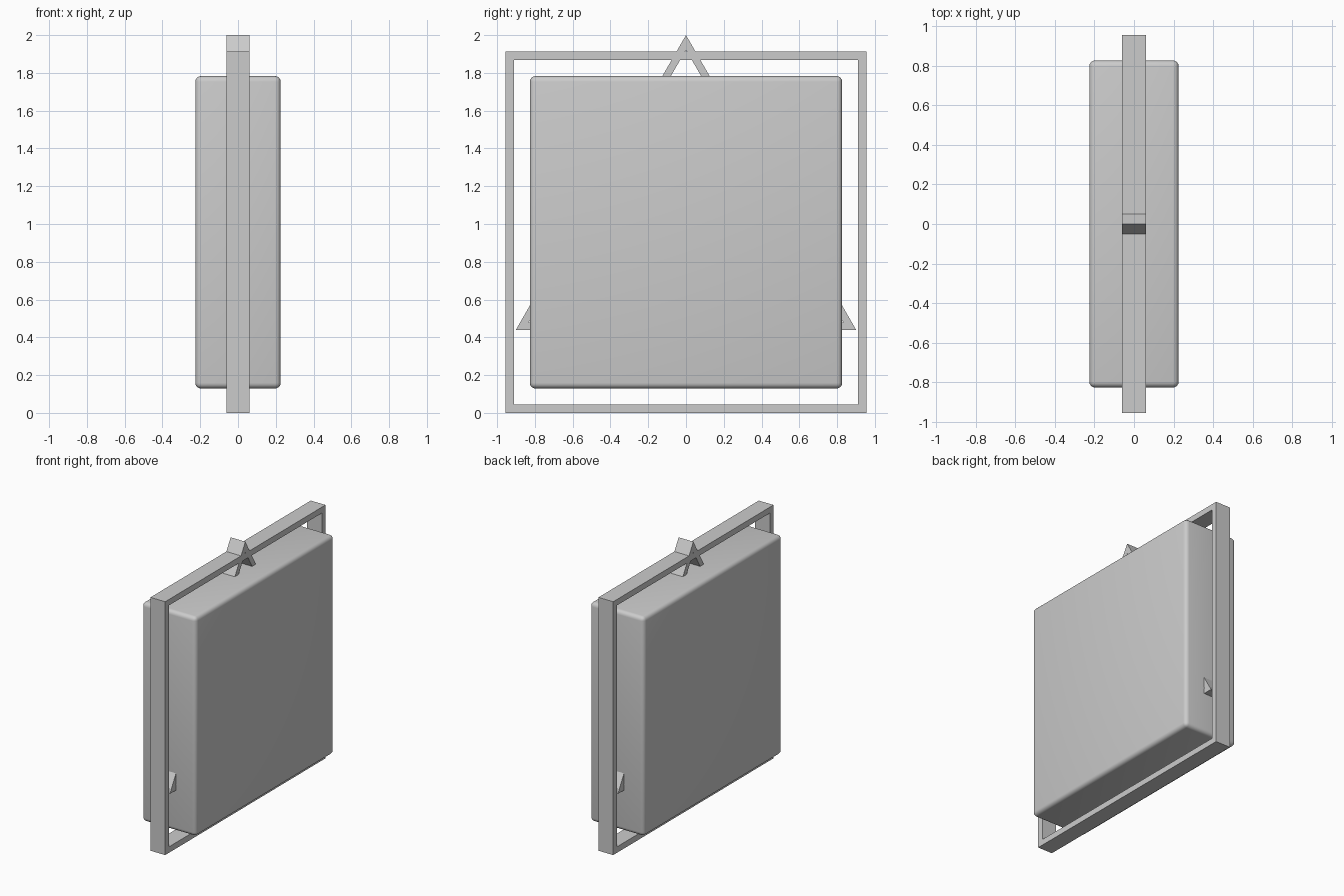
import bpy, bmesh
from math import sin, cos, pi

if "Cube" in bpy.data.objects:
    bpy.data.objects.remove(bpy.data.objects["Cube"])

DEPTH = 0.0615     # half thickness of both frames
MID_Z = 0.956      # centre height of square frame and block


def ring_frame(name, sides, outer, inner, start, centre_z):
    """Hollow regular-polygon frame in the YZ plane, extruded along X."""
    bm = bmesh.new()
    loops = []
    for r, x in ((outer, DEPTH), (inner, DEPTH), (inner, -DEPTH), (outer, -DEPTH)):
        angles = [start + 2 * pi * i / sides for i in range(sides)]
        loops.append([bm.verts.new((x, r * cos(a), centre_z + r * sin(a))) for a in angles])
    for k in range(4):
        a, b = loops[k], loops[(k + 1) % 4]
        for i in range(sides):
            j = (i + 1) % sides
            bm.faces.new((a[i], a[j], b[j], b[i]))
    bmesh.ops.recalc_face_normals(bm, faces=bm.faces)
    mesh = bpy.data.meshes.new(name)
    bm.to_mesh(mesh)
    bm.free()
    obj = bpy.data.objects.new(name, mesh)
    bpy.context.collection.objects.link(obj)
    return obj


# Square outer frame
root2 = 2 ** 0.5
ring_frame("square_frame", 4, 0.956 * root2, 0.911 * root2, pi / 4, MID_Z)

# Equilateral triangle frame, apex at z = 2
radius = 1.04
ring_frame("triangle_frame", 3, radius, radius - 2 * 0.039, pi / 2, 2 - radius)

# Central block with rounded edges
bpy.ops.mesh.primitive_cube_add(size=1, location=(0, 0, MID_Z))
block = bpy.context.object
block.name = "central_block"
block.scale = (0.452, 1.654, 1.654)
bpy.ops.object.transform_apply(location=False, rotation=False, scale=True)
bevel = block.modifiers.new("rounded_edges", 'BEVEL')
bevel.width = 0.03
bevel.segments = 4
bpy.ops.object.modifier_apply(modifier=bevel.name)
bpy.ops.object.shade_smooth_by_angle(angle=pi / 6)
